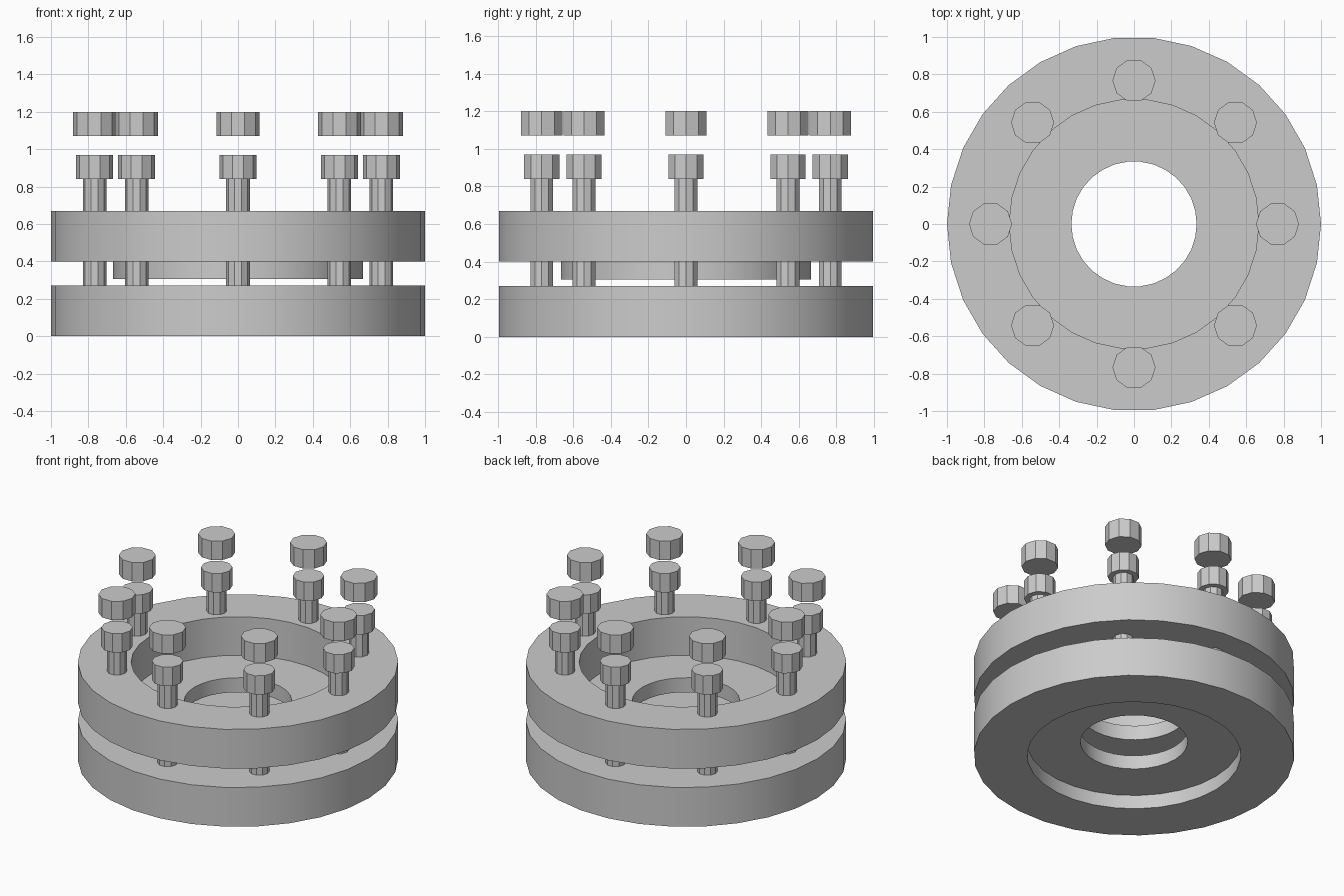
import bpy
import bmesh
from math import cos, sin, pi, radians

cube = bpy.data.objects.get("Cube")
if cube:
    bpy.data.objects.remove(cube, do_unlink=True)

GREY = (0.6, 0.6, 0.6, 1.0)
steel = bpy.data.materials.new("steel_grey")
steel.use_nodes = True
steel.diffuse_color = GREY
steel.node_tree.nodes["Principled BSDF"].inputs["Base Color"].default_value = GREY


def finish(name, bm):
    """Turn a bmesh into a shaded, coloured object."""
    bmesh.ops.recalc_face_normals(bm, faces=bm.faces[:])
    mesh = bpy.data.meshes.new(name)
    bm.to_mesh(mesh)
    bm.free()
    mesh.materials.append(steel)
    obj = bpy.data.objects.new(name, mesh)
    bpy.context.collection.objects.link(obj)
    bpy.ops.object.select_all(action="DESELECT")
    obj.select_set(True)
    bpy.context.view_layer.objects.active = obj
    bpy.ops.object.shade_smooth_by_angle(angle=radians(30))
    return obj


def lathe(name, profile, sides=30):
    """Sweep a closed (radius, height) profile around the z axis."""
    bm = bmesh.new()
    rings = []
    for i in range(sides):
        a = 2 * pi * i / sides
        rings.append([bm.verts.new((r * cos(a), r * sin(a), z)) for r, z in profile])
    n = len(profile)
    for i in range(sides):
        here, there = rings[i], rings[(i + 1) % sides]
        for j in range(n):
            k = (j + 1) % n
            bm.faces.new((here[j], there[j], there[k], here[k]))
    return finish(name, bm)


def rod(name, x, y, radius, low, high, sides=10):
    """Solid upright prism."""
    bm = bmesh.new()
    base = [bm.verts.new((x + radius * cos(2 * pi * i / sides),
                          y + radius * sin(2 * pi * i / sides), low))
            for i in range(sides)]
    face = bm.faces.new(base)
    top = bmesh.ops.extrude_face_region(bm, geom=[face])["geom"]
    for v in top:
        if isinstance(v, bmesh.types.BMVert):
            v.co.z = high
    return finish(name, bm)


OUTER, SEAT, BORE = 1.0, 0.667, 0.335

# Lower flange: ring with a thinner web recessed from both faces
lathe("lower_flange", [(OUTER, 0), (OUTER, 0.27), (SEAT, 0.27), (SEAT, 0.19),
                       (BORE, 0.19), (BORE, 0.095), (SEAT, 0.095), (SEAT, 0)])

# Upper flange: ring with a web protruding below it as a locating boss
lathe("upper_flange", [(OUTER, 0.4), (OUTER, 0.67), (SEAT, 0.67), (SEAT, 0.405),
                       (BORE, 0.405), (BORE, 0.305), (SEAT, 0.305), (SEAT, 0.4)])

# Bolt circle: shaft, head and loose cap above each bolt
for i in range(8):
    a = i * pi / 4
    x, y = 0.767 * cos(a), 0.767 * sin(a)
    rod(f"bolt_shaft_{i + 1}", x, y, 0.063, 0.2, 0.85)
    rod(f"bolt_head_{i + 1}", x, y, 0.098, 0.84, 0.97)
    rod(f"bolt_cap_{i + 1}", x, y, 0.115, 1.07, 1.2)
